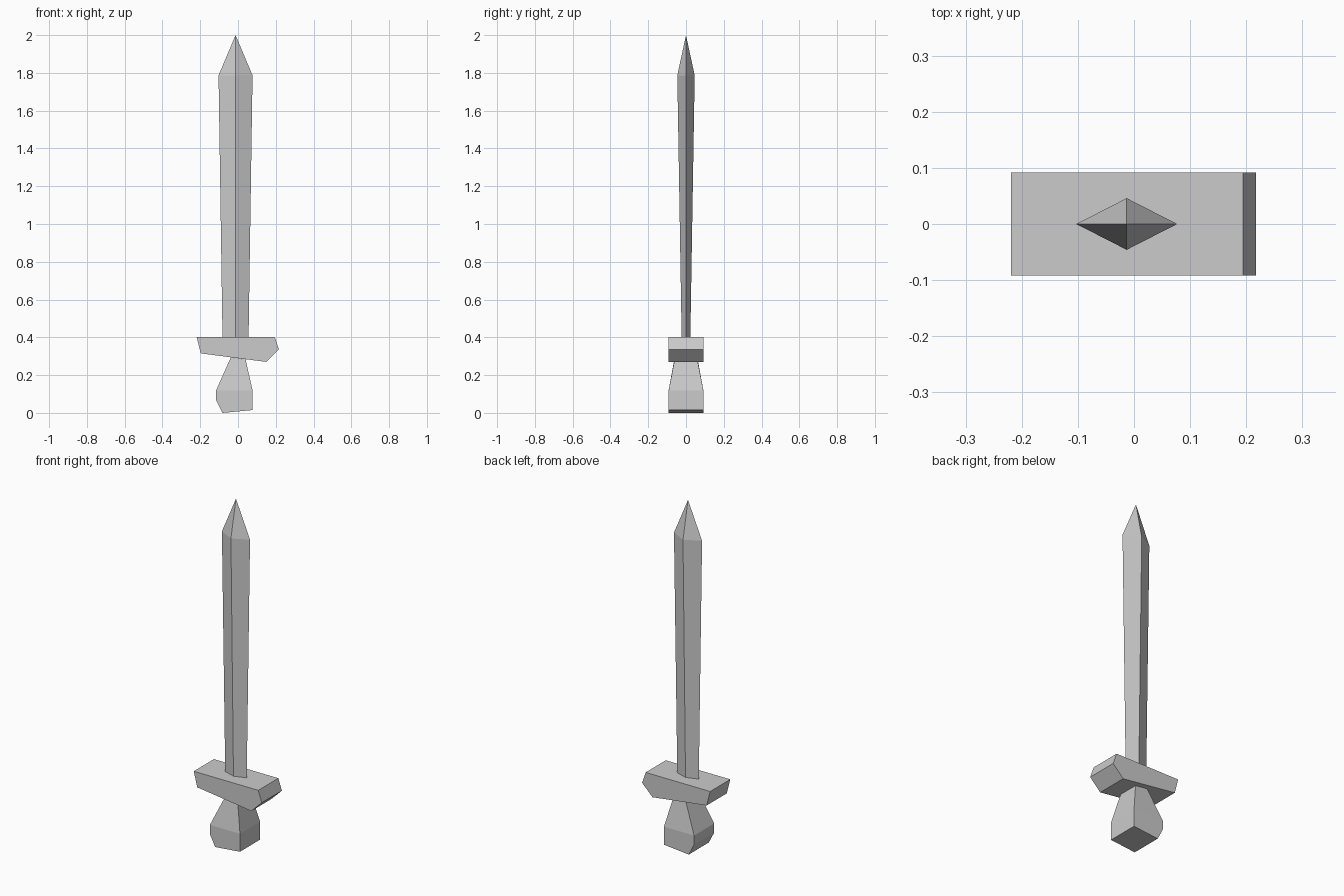
import bpy, bmesh

if "Cube" in bpy.data.objects:
    bpy.data.objects.remove(bpy.data.objects["Cube"])


def finish(name, bm):
    bmesh.ops.recalc_face_normals(bm, faces=bm.faces)
    mesh = bpy.data.meshes.new(name)
    bm.to_mesh(mesh)
    bm.free()
    obj = bpy.data.objects.new(name, mesh)
    bpy.context.collection.objects.link(obj)
    return obj


def bridge(bm, a, b):
    n = len(a)
    for i in range(n):
        j = (i + 1) % n
        bm.faces.new((a[i], a[j], b[j], b[i]))


def ring(bm, points):
    return [bm.verts.new(p) for p in points]


# Blade: diamond section that widens upward, then comes to a point
bm = bmesh.new()
cx = -0.013
base, shoulder = [
    ring(bm, [(cx - w, 0, z), (cx, -d, z), (cx + w, 0, z), (cx, d, z)])
    for w, d, z in ((0.069, 0.023, 0.402), (0.09, 0.046, 1.787))
]
bridge(bm, base, shoulder)
tip = bm.verts.new((cx, 0, 2.0))
for i in range(4):
    bm.faces.new((shoulder[i], shoulder[(i + 1) % 4], tip))
finish("blade", bm)

# Guard: crooked five-sided profile extruded front to back
bm = bmesh.new()
profile = [(-0.219, 0.402), (0.194, 0.402), (0.217, 0.336),
           (0.15, 0.27), (-0.197, 0.315)]
front, back = [ring(bm, [(x, y, z) for x, z in profile]) for y in (-0.092, 0.092)]
bridge(bm, front, back)
bm.faces.new(front)
bm.faces.new(back)
finish("guard", bm)

# Handle: rectangular sections flaring down to a chipped pommel
bm = bmesh.new()
sections = [  # left x, left z, right x, right z, half depth
    (-0.082, 0.0, 0.077, 0.015, 0.092),
    (-0.116, 0.066, 0.077, 0.066, 0.092),
    (-0.116, 0.119, 0.077, 0.119, 0.092),
    (-0.038, 0.294, 0.040, 0.284, 0.060),
]
rings = [
    ring(bm, [(xl, -d, zl), (xr, -d, zr), (xr, d, zr), (xl, d, zl)])
    for xl, zl, xr, zr, d in sections
]
for lower, upper in zip(rings, rings[1:]):
    bridge(bm, lower, upper)
bm.faces.new(rings[0])
finish("handle", bm)
